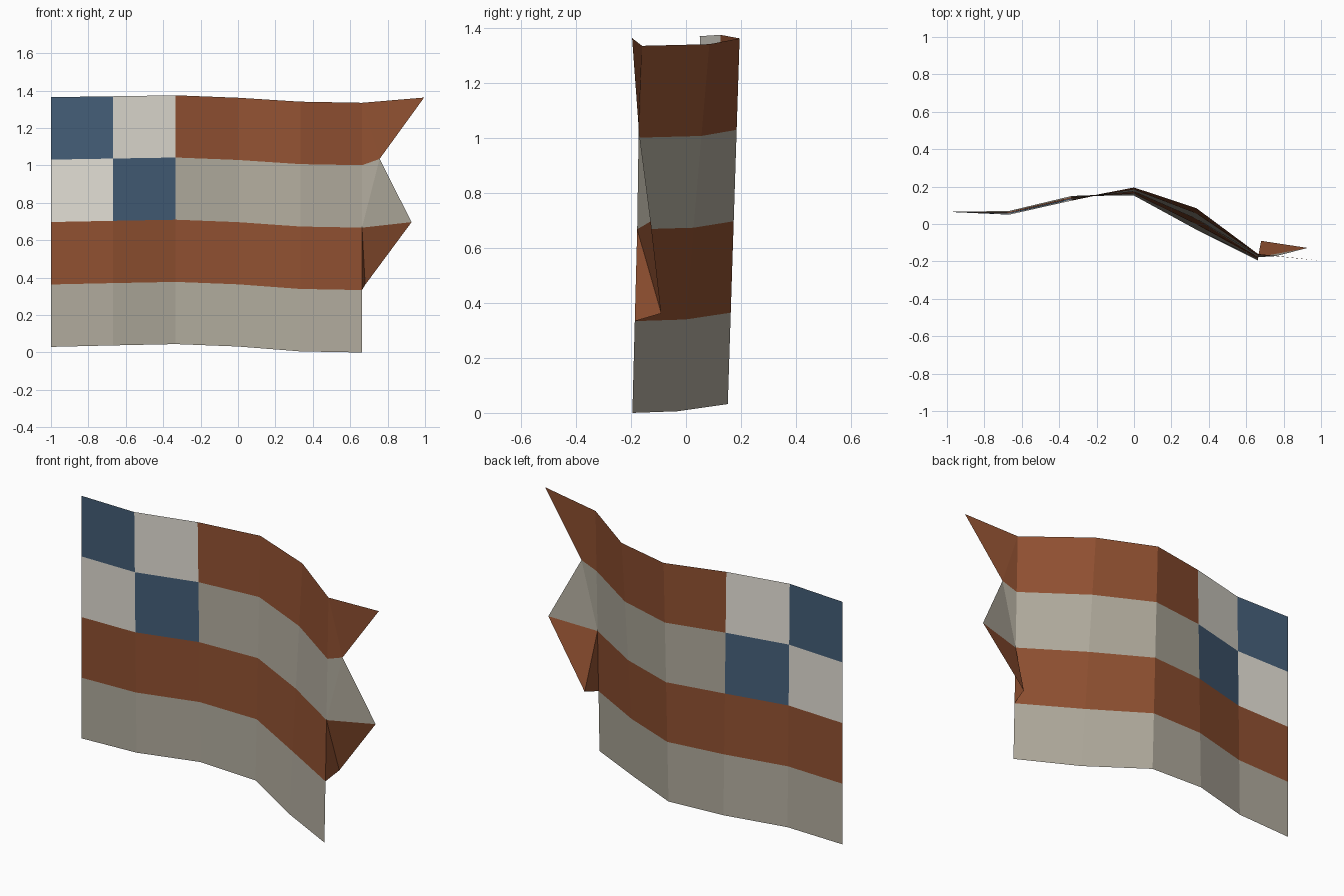
import bpy
import bmesh

cube = bpy.data.objects.get("Cube")
if cube:
    bpy.data.objects.remove(cube, do_unlink=True)


def make_material(name, rgb):
    mat = bpy.data.materials.new(name)
    mat.use_nodes = True
    color = (*rgb, 1.0)
    mat.diffuse_color = color
    bsdf = next(n for n in mat.node_tree.nodes if n.type == "BSDF_PRINCIPLED")
    bsdf.inputs["Base Color"].default_value = color
    return mat


materials = [
    make_material("rust red", (0.283, 0.082, 0.031)),
    make_material("dusty grey", (0.445, 0.413, 0.342)),
    make_material("pale white", (0.776, 0.745, 0.672)),
    make_material("slate blue", (0.058, 0.112, 0.188)),
]
RED, GREY, WHITE, BLUE = range(len(materials))
ROWS = 4

# Wavy columns of the cloth: bottom point and top point
columns = [
    ((-1.0, 0.065, 0.03), (-1.0, 0.065, 1.365)),
    ((-0.667, 0.07, 0.038), (-0.667, 0.05, 1.37)),
    ((-0.333, 0.15, 0.045), (-0.333, 0.125, 1.375)),
    ((0.0, 0.152, 0.032), (0.0, 0.195, 1.362)),
    ((0.333, -0.03, 0.006), (0.333, 0.085, 1.341)),
    ((0.663, -0.195, 0.0), (0.663, -0.16, 1.335)),
]


def column_point(col, row):
    low, high = columns[col]
    t = row / ROWS
    return tuple(a + (b - a) * t for a, b in zip(low, high))


def cell_color(col, row):
    # Two by two checked corner at the top of the hoist, stripes elsewhere
    if col < 2 and row >= 2:
        return BLUE if (col + row) % 2 else WHITE
    return RED if row % 2 else GREY


def add_object(name, bm):
    mesh = bpy.data.meshes.new(name)
    bm.to_mesh(mesh)
    bm.free()
    for mat in materials:
        mesh.materials.append(mat)
    obj = bpy.data.objects.new(name, mesh)
    bpy.context.collection.objects.link(obj)


# Striped cloth
bm = bmesh.new()
grid = [[bm.verts.new(column_point(c, r)) for r in range(ROWS + 1)]
        for c in range(len(columns))]
for c in range(len(columns) - 1):
    for r in range(ROWS):
        corners = (grid[c][r], grid[c + 1][r], grid[c + 1][r + 1], grid[c][r + 1])
        face = bm.faces.new(corners)
        face.material_index = cell_color(c, r)
add_object("flag_cloth", bm)

# Torn fly end: folded pieces beside the upper three stripes
bm = bmesh.new()
inner = [bm.verts.new(column_point(5, r)) for r in range(1, ROWS + 1)]
outer = [bm.verts.new(p) for p in (
    (0.68, -0.09, 0.362),
    (0.928, -0.128, 0.697),
    (0.757, -0.172, 1.035),
    (0.995, -0.196, 1.363),
)]
for i in range(3):
    a, b, c, d = inner[i], outer[i], outer[i + 1], inner[i + 1]
    # The middle piece folds along the opposite diagonal
    tris = ((a, b, c), (a, c, d)) if i == 1 else ((a, b, d), (b, c, d))
    for tri in tris:
        bm.faces.new(tri).material_index = GREY if i == 1 else RED
add_object("torn_edge", bm)
